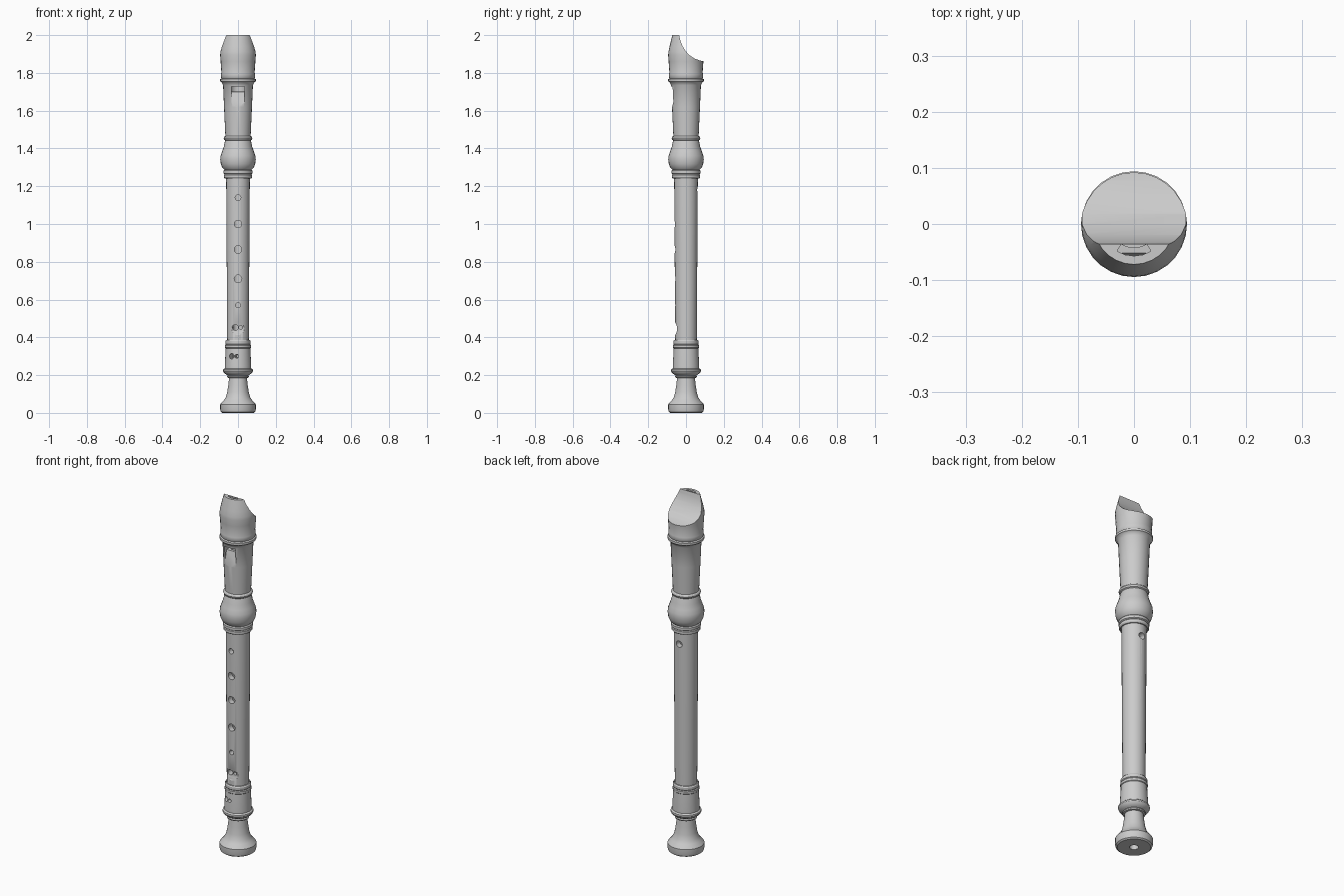
import bpy, bmesh, math
from mathutils import Matrix, Vector

if "Cube" in bpy.data.objects:
    bpy.data.objects.remove(bpy.data.objects["Cube"])

SIDES = 28


def make_object(name, bm):
    bmesh.ops.recalc_face_normals(bm, faces=bm.faces)
    me = bpy.data.meshes.new(name)
    bm.to_mesh(me)
    bm.free()
    ob = bpy.data.objects.new(name, me)
    bpy.context.collection.objects.link(ob)
    return ob


def lathe(name, outline):
    """Revolve a closed (radius, z) outline; radius 0 points lie on the axis."""
    bm = bmesh.new()
    rings = []
    for r, z in outline:
        if r == 0:
            rings.append([bm.verts.new((0, 0, z))] * SIDES)
        else:
            rings.append([bm.verts.new((r * math.cos(2 * math.pi * i / SIDES),
                                        r * math.sin(2 * math.pi * i / SIDES), z))
                          for i in range(SIDES)])
    for a, b in zip(rings, rings[1:] + rings[:1]):
        for i in range(SIDES):
            j = (i + 1) % SIDES
            loop = list(dict.fromkeys((a[i], a[j], b[j], b[i])))
            if len(loop) > 2:
                bm.faces.new(loop)
    return make_object(name, bm)


def prism(points, shift):
    """Extrude a planar polygon along a vector, used as a cutter."""
    bm = bmesh.new()
    face = bm.faces.new([bm.verts.new(p) for p in points])
    new = bmesh.ops.extrude_face_region(bm, geom=[face])["geom"]
    bmesh.ops.translate(bm, vec=Vector(shift),
                        verts=[v for v in new if isinstance(v, bmesh.types.BMVert)])
    if face.is_valid is False or len(bm.faces) == len(points) + 1:
        bm.faces.new(bm.verts[:len(points)])
    return make_object("cutter", bm)


def side_prism(yz, half):
    return prism([(-half, y, z) for y, z in yz], (2 * half, 0, 0))


def cylinder(r, depth, matrix, segments=20):
    bm = bmesh.new()
    bmesh.ops.create_cone(bm, cap_ends=True, segments=segments, radius1=r,
                          radius2=r, depth=depth, matrix=matrix)
    return make_object("cutter", bm)


def hole(z, r, offset=0.0, turn=0.0):
    """Finger hole drilled from the front, turned about the tube axis."""
    m = (Matrix.Rotation(math.radians(turn), 4, 'Z')
         @ Matrix.Translation((offset, -0.06, z))
         @ Matrix.Rotation(math.pi / 2, 4, 'X'))
    return cylinder(r, 0.11, m)


def carve(ob, cutters):
    for c in cutters:
        c.hide_render = True
        mod = ob.modifiers.new("cut", 'BOOLEAN')
        mod.operation, mod.solver, mod.object = 'DIFFERENCE', 'EXACT', c
    deps = bpy.context.evaluated_depsgraph_get()
    me = bpy.data.meshes.new_from_object(ob.evaluated_get(deps))
    ob.modifiers.clear()
    ob.data = me
    for c in cutters:
        bpy.data.objects.remove(c)
    bpy.ops.object.select_all(action='DESELECT')
    ob.select_set(True)
    bpy.context.view_layer.objects.active = ob
    bpy.ops.object.shade_smooth_by_angle(angle=math.radians(32))


# Foot joint: flared base, waist, bead rings, socket
foot = lathe("foot_joint", [
    (.022, 0), (.083, 0), (.091, .006), (.094, .018), (.094, .045), (.089, .052),
    (.076, .066), (.065, .082), (.057, .11), (.051, .15), (.047, .185),
    (.056, .187), (.058, .193), (.054, .199), (.062, .203), (.074, .212),
    (.079, .222), (.078, .230), (.070, .236), (.070, .25), (.065, .342),
    (.068, .345), (.068, .358), (.064, .362), (.067, .366), (.067, .38),
    (.063, .386), (.058, .386), (.058, .325), (.024, .325)])
carve(foot, [hole(.30, .014, -.016, -16), hole(.30, .010, .012, -16)])

# Middle joint: long tapered tube with finger holes and rear thumb hole
middle = lathe("middle_joint", [
    (.025, .33), (.0565, .33), (.0575, .45), (.0625, 1.23), (.0625, 1.295), (.034, 1.295)])
scoop = cylinder(.06, .2, Matrix.Translation((0, -.107, .445))
                 @ Matrix.Rotation(math.pi / 2, 4, 'Y'), 40)
carve(middle, [scoop, hole(.452, .015, -.014), hole(.452, .010, .015)]
      + [hole(z, r) for z, r in ((1.14, .015), (1.0, .020), (.865, .020),
                                 (.71, .020), (.57, .013))]
      + [hole(1.18, .018, 0, 180)])

# Head joint: bulb, waist, rings and mouthpiece; bore stops below the block
head = lathe("head_joint", [
    (.065, 1.242), (.071, 1.242), (.075, 1.248), (.075, 1.260), (.071, 1.264),
    (.077, 1.268), (.077, 1.282), (.072, 1.287), (.083, 1.298), (.091, 1.318),
    (.094, 1.343), (.092, 1.362), (.084, 1.385), (.075, 1.41), (.070, 1.435),
    (.067, 1.442), (.073, 1.446), (.076, 1.455), (.073, 1.462), (.067, 1.466),
    (.068, 1.49), (.074, 1.62), (.079, 1.735), (.083, 1.742), (.087, 1.750),
    (.094, 1.755), (.094, 1.767), (.087, 1.771), (.090, 1.776), (.090, 1.796),
    (.088, 1.802), (.092, 1.86), (.0945, 1.895), (.093, 1.912), (.087, 1.94),
    (.072, 2.0), (0, 2.0), (0, 1.728), (.040, 1.728), (.036, 1.30), (.065, 1.30)])

# Beak scoop, sound window with sloping ramp, and arched windway
beak = side_prism([(-.036, 2.05), (-.036, 2.0), (-.031, 1.975), (-.020, 1.945),
                   (-.003, 1.917), (.018, 1.894), (.045, 1.876), (.075, 1.865),
                   (.12, 1.856), (.12, 2.05)], .15)
window = side_prism([(-.12, 1.728), (-.12, 1.575), (-.075, 1.615), (-.052, 1.700),
                     (-.015, 1.702), (-.015, 1.727)], .034)
angles = [math.radians(-90 + a) for a in (-32, -16, 0, 16, 32)]
arc = [(r * math.cos(a), r * math.sin(a), 1.72)
       for r, seq in ((.057, angles), (.043, angles[::-1])) for a in seq]
windway = prism(arc, (0, 0, .35))
carve(head, [beak, windway, window])
